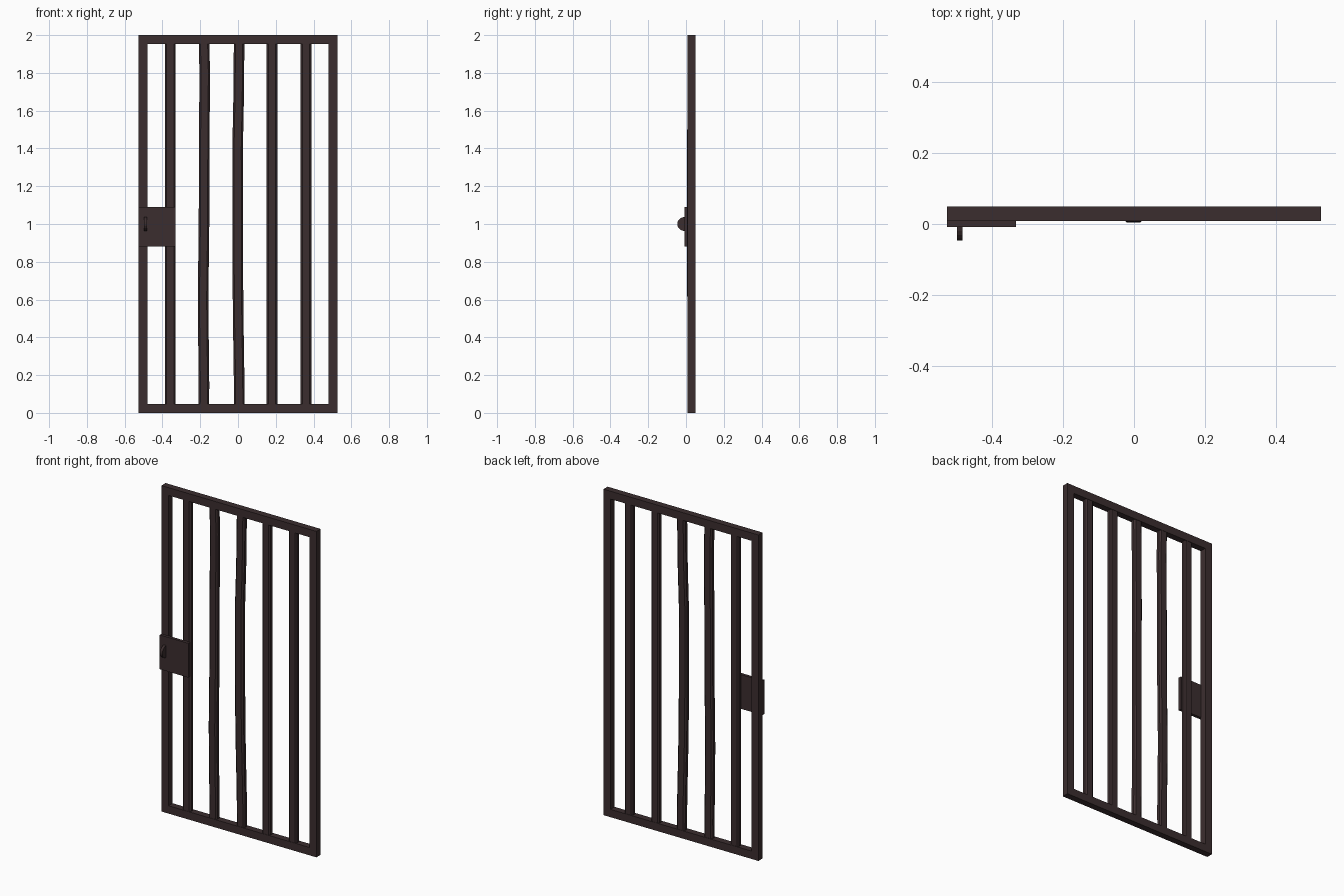
import bpy, bmesh, math

if "Cube" in bpy.data.objects:
    bpy.data.objects.remove(bpy.data.objects["Cube"])

iron = bpy.data.materials.new("dark_brown_iron")
iron.diffuse_color = (0.044, 0.027, 0.028, 1)
iron.use_nodes = True
iron.node_tree.nodes["Principled BSDF"].inputs["Base Color"].default_value = iron.diffuse_color


def finish(name, bm):
    bmesh.ops.recalc_face_normals(bm, faces=bm.faces)
    me = bpy.data.meshes.new(name)
    bm.to_mesh(me)
    bm.free()
    me.materials.append(iron)
    ob = bpy.data.objects.new(name, me)
    bpy.context.collection.objects.link(ob)
    return ob


def box(name, x0, x1, y0, y1, z0, z1):
    bm = bmesh.new()
    bmesh.ops.create_cube(bm, size=1)
    for v in bm.verts:
        v.co = (x0 + (v.co.x + .5) * (x1 - x0),
                y0 + (v.co.y + .5) * (y1 - y0),
                z0 + (v.co.z + .5) * (z1 - z0))
    return finish(name, bm)


def bar(name, path):
    """Sweep a flattened eight-sided section up a list of (x, y, z) points."""
    w, d, c = .028, .018, .009
    section = [(w, d - c), (w - c, d), (c - w, d), (-w, d - c),
               (-w, c - d), (c - w, -d), (w - c, -d), (w, c - d)]
    bm = bmesh.new()
    rings = [[bm.verts.new((x + a, y + b, z)) for a, b in section]
             for x, y, z in path]
    for lo, hi in zip(rings, rings[1:]):
        for i in range(8):
            j = (i + 1) % 8
            bm.faces.new((lo[i], lo[j], hi[j], hi[i]))
    bm.faces.new(rings[0])
    bm.faces.new(rings[-1])
    return finish(name, bm)


# Outer frame
Y0, Y1, T, HX = .009, .049, .048, .526
box("bottom_rail", -HX, HX, Y0, Y1, 0, T)
box("top_rail", -HX, HX, Y0, Y1, 2 - T, 2)
for side, s in (("left", -1), ("right", 1)):
    a, b = sorted((s * HX, s * (HX - T)))
    box(side + "_stile", a, b, Y0, Y1, T, 2 - T)

# Straight bars
YC = .029
for i, x in enumerate((-.359, .18, .36)):
    bar(f"straight_bar_{i + 1}", [(x, YC, .04), (x, YC, 1.96)])

# Slightly bent bars
bar("bent_bar_left", [(-.181, YC, .04), (-.18, YC, .15), (-.183, YC, .4),
                      (-.185, YC, .6), (-.18, YC, 1.0), (-.179, YC, 1.4),
                      (-.176, YC, 1.8), (-.18, YC, 1.96)])
bar("bent_bar_middle", [(.007, YC, .04), (.005, YC, .25), (.001, YC - .003, .5),
                        (-.001, YC - .006, .75), (-.001, YC - .007, 1.1),
                        (-.002, YC - .006, 1.4), (.003, YC - .002, 1.65),
                        (.006, YC, 1.96)])

# Lock plate
box("lock_plate", -HX, -.332, -.008, .0105, .88, 1.09)

# Half-round thumb turn
bm = bmesh.new()
pts = [(-.008 - .038 * math.sin(math.pi * i / 10),
        1.0 + .037 * math.cos(math.pi * i / 10)) for i in range(11)]
f = bm.faces.new([bm.verts.new((-.498, y, z)) for y, z in pts])
ext = bmesh.ops.extrude_face_region(bm, geom=[f], use_keep_orig=True)
for v in ext["geom"]:
    if isinstance(v, bmesh.types.BMVert):
        v.co.x += .016
finish("thumb_turn", bm)
